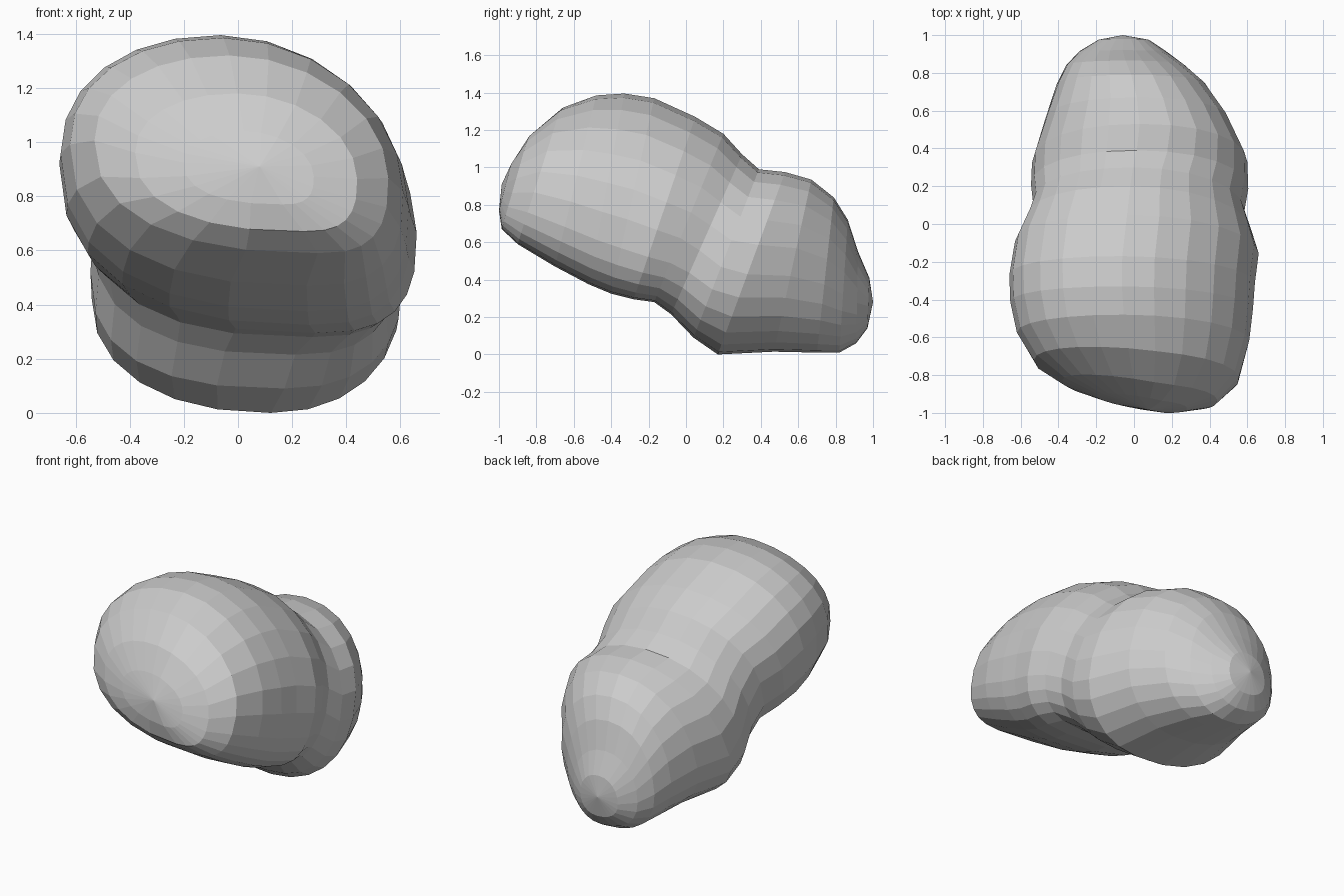
import bpy, bmesh
from math import sin, cos, pi

if "Cube" in bpy.data.objects:
    bpy.data.objects.remove(bpy.data.objects["Cube"])

SEGS = 24

# Tilted cross-sections, front to rear: top y, top z, bottom y, bottom z, left x, right x
RINGS = [
    (-.93, 1.04, -1.0, .77, -.20, .28),
    (-.84, 1.18, -.985, .67, -.38, .44),
    (-.67, 1.32, -.90, .59, -.53, .555),
    (-.48, 1.385, -.70, .47, -.62, .61),
    (-.33, 1.395, -.52, .375, -.655, .63),
    (-.17, 1.37, -.40, .325, -.66, .64),
    (.05, 1.27, -.28, .295, -.63, .66),
    (.20, 1.18, -.17, .28, -.565, .62),
    (.30, 1.07, -.08, .215, -.535, .585),
    (.39, .99, .04, .09, -.545, .605),
    (.53, .975, .17, .0, -.54, .60),
    (.67, .935, .47, .015, -.47, .50),
    (.79, .84, .70, .01, -.41, .38),
    (.865, .72, .82, .01, -.36, .27),
    (.92, .55, .91, .06, -.29, .17),
    (.98, .41, .97, .14, -.19, .08),
]
YAW = (.15, .14, .07)      # how far the left of the first sections is swept back
FRONT_POLE = (.08, -.985, .91)
REAR_POLE = (-.06, 1.0, .28)


def powered(v, e):
    return abs(v) ** e * (1 if v >= 0 else -1)


def ring_points(i, ring):
    ty, tz, by, bz, xl, xr = ring
    # the front lobe is rolled to one side, the rear lobe hardly
    roll = min(1, max(0, (10 - i) / 3))
    half = (xr - xl) / 2
    mid = (xl + xr) / 2
    x_top = mid - half * .08 * roll
    x_bot = mid + half * (.16 + (.36 if i < 3 else .26) * roll)
    h_left = .43 + .14 * roll
    h_right = .44 - .06 * roll
    yaw = YAW[i] if i < len(YAW) else 0
    pts = []
    for k in range(SEGS):
        a = 2 * pi * k / SEGS
        c, s = cos(a), sin(a)
        # roundness of each quarter of the outline
        if c >= 0:
            e = .92 + .12 * roll if s >= 0 else .92 - .22 * roll
        else:
            e = .92 if s >= 0 else (.78 if 7 <= i <= 9 else .90 - .06 * roll)
        c, s = powered(c, e), powered(s, e)
        xm = x_top if s >= 0 else x_bot
        hm = h_right if c >= 0 else h_left
        x = xm + ((xr - xm) * c if c >= 0 else (xm - xl) * c)
        h = hm + ((1 - hm) * s if s >= 0 else hm * s)
        y = by + (ty - by) * h + yaw * max(0, .15 - x)
        pts.append((x, y, bz + (tz - bz) * h))
    return pts


# Two-lobed rock body, lofted through the sections
bm = bmesh.new()
loops = [[bm.verts.new(p) for p in ring_points(i, r)] for i, r in enumerate(RINGS)]
for a, b in zip(loops, loops[1:]):
    for k in range(SEGS):
        n = (k + 1) % SEGS
        bm.faces.new((a[k], a[n], b[n], b[k]))

# Rounded ends
for loop, pole in ((loops[0], FRONT_POLE), (loops[-1], REAR_POLE)):
    tip = bm.verts.new(pole)
    for k in range(SEGS):
        bm.faces.new((loop[k], loop[(k + 1) % SEGS], tip))

bmesh.ops.recalc_face_normals(bm, faces=bm.faces)
mesh = bpy.data.meshes.new("two_lobed_rock")
bm.to_mesh(mesh)
bm.free()
rock = bpy.data.objects.new("two_lobed_rock", mesh)
bpy.context.collection.objects.link(rock)
